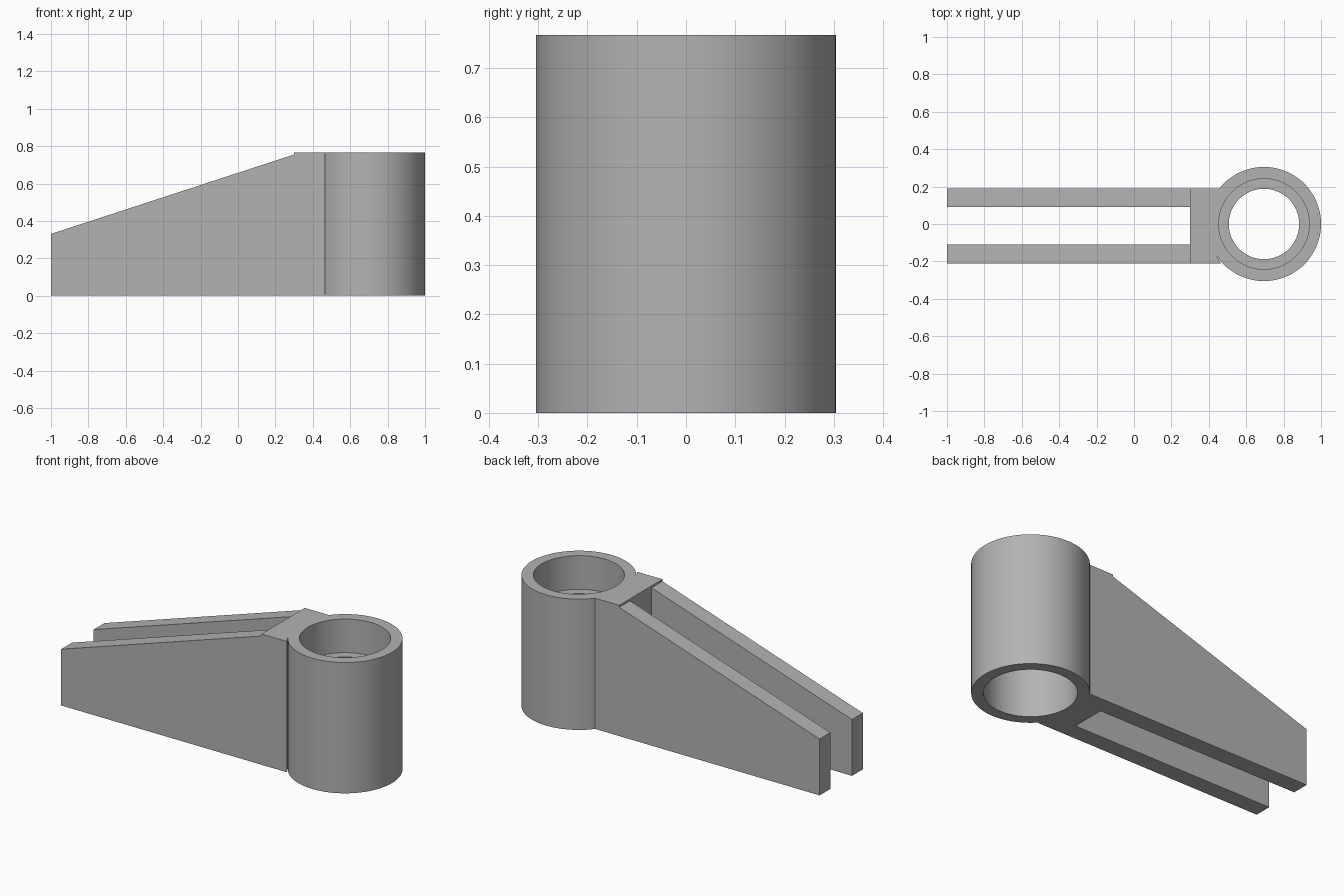
import bpy, bmesh
from math import sin, cos, pi, radians, asin

if "Cube" in bpy.data.objects:
    bpy.data.objects.remove(bpy.data.objects["Cube"])

HEIGHT = 0.767
BOSS_X, BOSS_R = 0.695, 0.305
BORE_R, LIP_R = 0.242, 0.188
LIP_LOW, LIP_HIGH = 0.40, 0.57
TAIL, WEB_X = -1.0, 0.30
BACK, FRONT = 0.19, -0.21
WALL = 0.10

grey = bpy.data.materials.new("light grey")
grey.use_nodes = True
colour = (0.45, 0.45, 0.45, 1)
grey.diffuse_color = colour
grey.node_tree.nodes["Principled BSDF"].inputs["Base Color"].default_value = colour


def make_object(name, bm):
    bmesh.ops.recalc_face_normals(bm, faces=bm.faces)
    mesh = bpy.data.meshes.new(name)
    bm.to_mesh(mesh)
    bm.free()
    mesh.materials.append(grey)
    obj = bpy.data.objects.new(name, mesh)
    bpy.context.collection.objects.link(obj)
    return obj


def prism(name, points, direction):
    """Extrude a closed outline of 3D points along a direction."""
    bm = bmesh.new()
    face = bm.faces.new([bm.verts.new(p) for p in points])
    new = bmesh.ops.extrude_face_region(bm, geom=[face])["geom"]
    verts = [v for v in new if isinstance(v, bmesh.types.BMVert)]
    bmesh.ops.translate(bm, verts=verts, vec=direction)
    return make_object(name, bm)


def turned(name, profile, steps=96):
    """Turn (radius, height) pairs about the boss axis, with closed ends."""
    bm = bmesh.new()
    rings = [[bm.verts.new((BOSS_X + r * cos(2 * pi * i / steps),
                            r * sin(2 * pi * i / steps), z))
              for i in range(steps)] for r, z in profile]
    for low, high in zip(rings, rings[1:]):
        for i in range(steps):
            j = (i + 1) % steps
            bm.faces.new((low[i], low[j], high[j], high[i]))
    bm.faces.new(rings[0][::-1])
    bm.faces.new(rings[-1])
    return make_object(name, bm)


# Plan outline: round boss, solid web and two parallel arms,
# with a narrow relief notch where the front arm meets the boss
start, end = radians(-146), pi - asin(BACK / BOSS_R)
steps = 80
outline = []
for i in range(steps + 1):
    a = start + (end - start) * i / steps
    outline.append((BOSS_X + BOSS_R * cos(a), BOSS_R * sin(a), 0))
outline += [(x, y, 0) for x, y in (
    (TAIL, BACK), (TAIL, BACK - WALL), (WEB_X, BACK - WALL),
    (WEB_X, FRONT + WALL), (TAIL, FRONT + WALL), (TAIL, FRONT), (0.464, FRONT))]
bracket = prism("forked_bracket", outline, (0, 0, HEIGHT))

# Cutters: sloped top of the arms, and the bore with its inner lip
slope_cutter = prism("arm_slope_cutter", [
    (WEB_X, -1, 0.755), (WEB_X, -1, 1), (-1.2, -1, 1), (-1.2, -1, 0.265)], (0, 2, 0))
bore_cutter = turned("bore_cutter", [
    (BORE_R, -0.1), (BORE_R, LIP_LOW), (LIP_R, LIP_LOW),
    (LIP_R, LIP_HIGH), (BORE_R, LIP_HIGH), (BORE_R, 1)])

bpy.context.view_layer.objects.active = bracket
for cutter in (slope_cutter, bore_cutter):
    mod = bracket.modifiers.new(cutter.name, "BOOLEAN")
    mod.operation = "DIFFERENCE"
    mod.solver = "EXACT"
    mod.object = cutter
    bpy.ops.object.modifier_apply(modifier=mod.name)
    bpy.data.objects.remove(cutter)

# Smooth round walls, sharp edges elsewhere
bpy.ops.object.select_all(action="DESELECT")
bracket.select_set(True)
bpy.ops.object.shade_smooth_by_angle(angle=radians(25))
